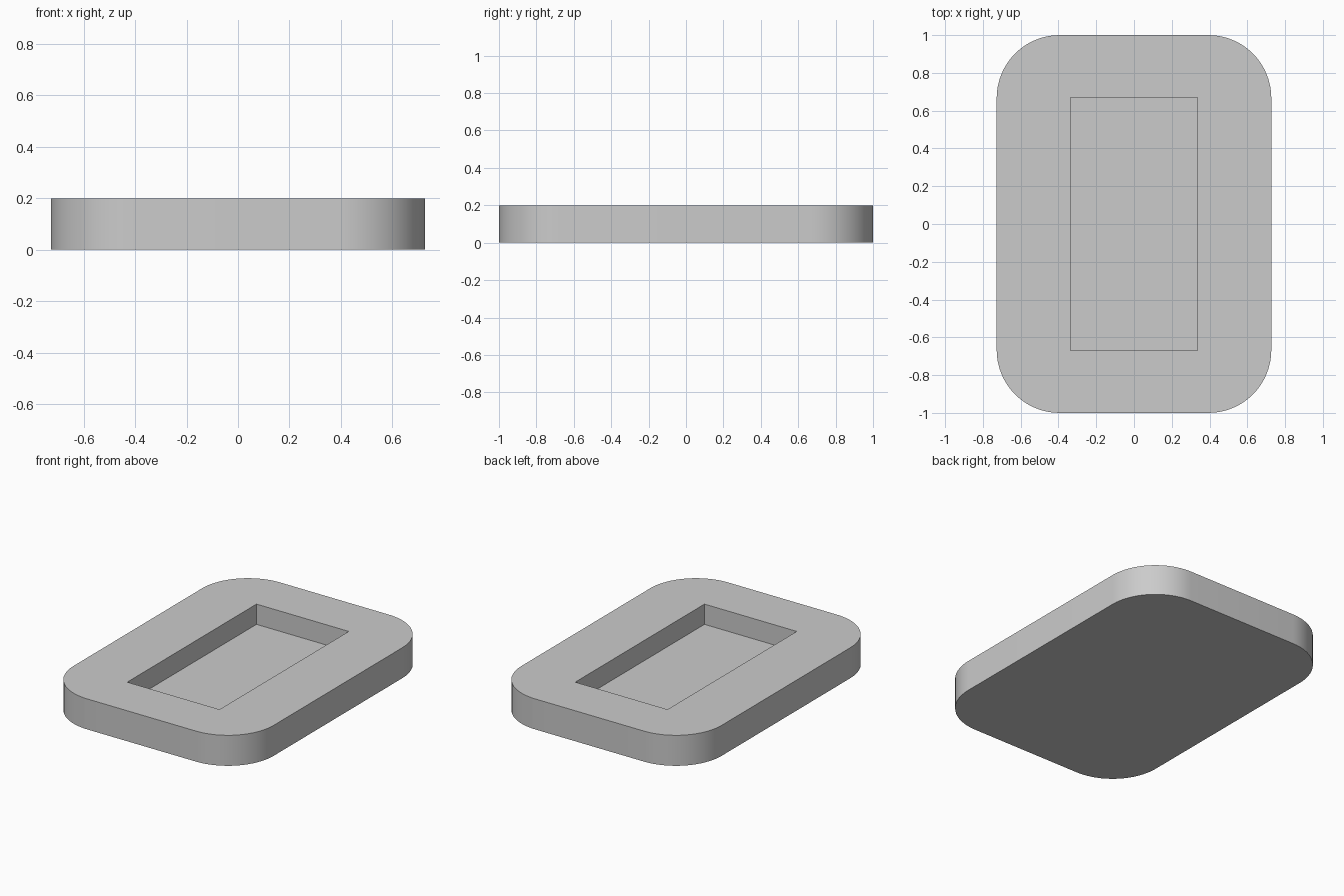
import bpy, bmesh
from math import sin, cos, pi, radians

cube = bpy.data.objects.get("Cube")
if cube:
    bpy.data.objects.remove(cube, do_unlink=True)

HALF_X, HALF_Y, HEIGHT, RADIUS = 0.727, 1.0, 0.2, 0.333
POCKET_X, POCKET_Y, FLOOR = 0.335, 0.67, 0.067
STEPS = 16

grey = bpy.data.materials.new("plain grey")
grey.use_nodes = True
colour = (0.6, 0.6, 0.6, 1)
grey.diffuse_color = colour
grey.node_tree.nodes["Principled BSDF"].inputs["Base Color"].default_value = colour

bm = bmesh.new()


def ring(points, z):
    return [bm.verts.new((x, y, z)) for x, y in points]


def walls(low, high):
    for i in range(len(low)):
        j = (i + 1) % len(low)
        bm.faces.new((low[i], low[j], high[j], high[i]))


# Rounded outline and rectangular pocket outline
corners = [(1, 1), (-1, 1), (-1, -1), (1, -1)]
outline = []
for k, (sx, sy) in enumerate(corners):
    for s in range(STEPS + 1):
        a = (k + s / STEPS) * pi / 2
        outline.append((sx * (HALF_X - RADIUS) + RADIUS * cos(a),
                        sy * (HALF_Y - RADIUS) + RADIUS * sin(a)))
pocket = [(sx * POCKET_X, sy * POCKET_Y) for sx, sy in corners]

# Underside and outer wall
base, rim = ring(outline, 0), ring(outline, HEIGHT)
bm.faces.new(base[::-1])
walls(base, rim)

# Pocket floor and inner wall
floor, lip = ring(pocket, FLOOR), ring(pocket, HEIGHT)
bm.faces.new(floor)
walls(lip, floor)

# Top border: four panels, each from mid-corner to mid-corner
count, half = len(rim), STEPS // 2
for k in range(4):
    start = k * (STEPS + 1) + half
    arc = [rim[(start + i) % count] for i in range(STEPS + 2)]
    bm.faces.new(arc + [lip[(k + 1) % 4], lip[k]])

bmesh.ops.recalc_face_normals(bm, faces=bm.faces)
mesh = bpy.data.meshes.new("tray")
bm.to_mesh(mesh)
bm.free()
mesh.materials.append(grey)

tray = bpy.data.objects.new("tray", mesh)
bpy.context.collection.objects.link(tray)
bpy.context.view_layer.objects.active = tray
tray.select_set(True)
bpy.ops.object.shade_smooth_by_angle(angle=radians(30))
